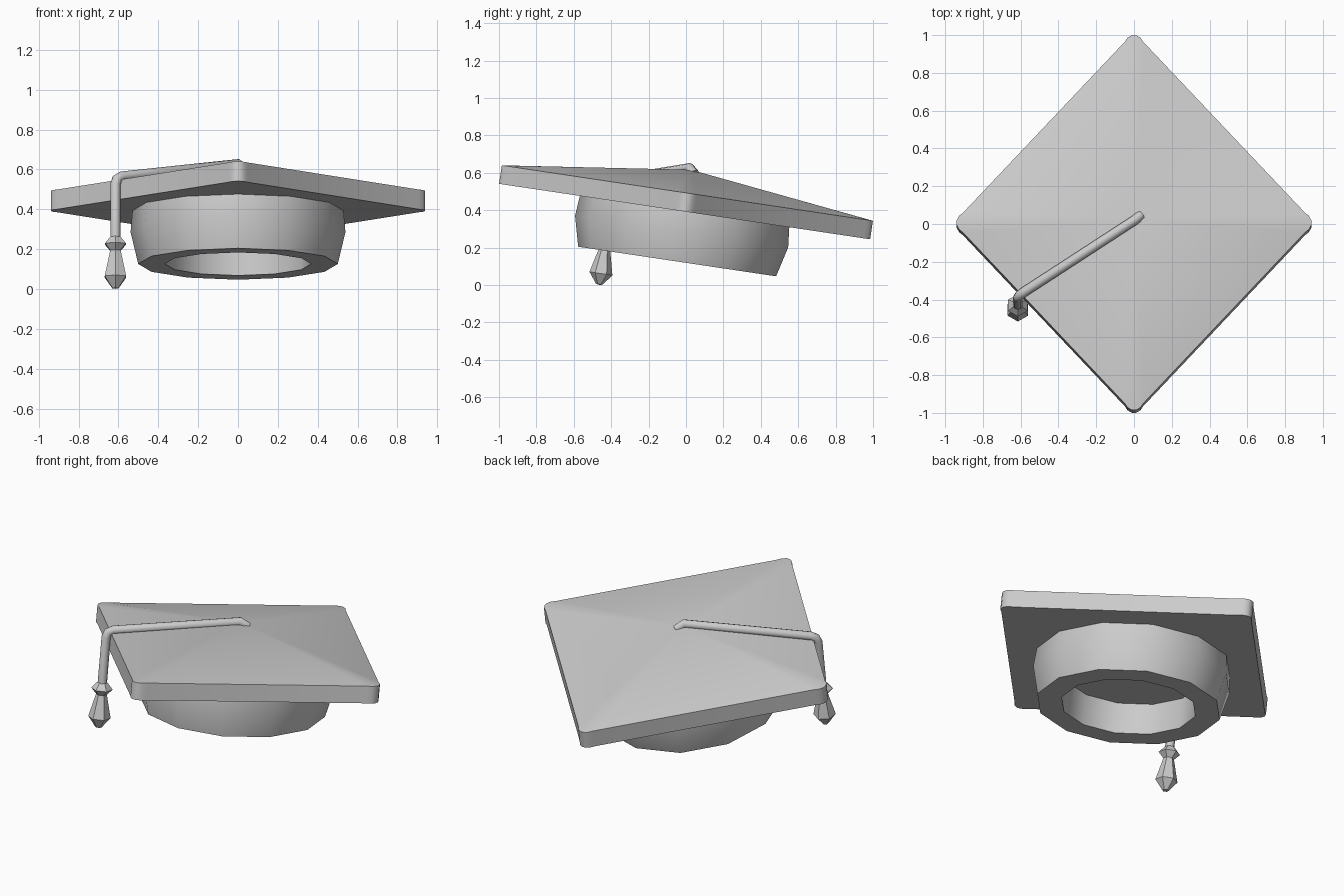
import bpy, bmesh, math
from mathutils import Matrix, Vector

if "Cube" in bpy.data.objects:
    bpy.data.objects.remove(bpy.data.objects["Cube"])

# The whole cap leans back about x; x is slightly narrower than y
TILT = Matrix.Translation((0, -0.0075, 0.3925)) @ Matrix.Rotation(math.radians(-8.5), 4, 'X')
SQUASH = 0.936


def finish(name, bm, angle=35):
    bmesh.ops.remove_doubles(bm, verts=bm.verts, dist=1e-5)
    bmesh.ops.recalc_face_normals(bm, faces=bm.faces)
    me = bpy.data.meshes.new(name)
    bm.to_mesh(me)
    bm.free()
    ob = bpy.data.objects.new(name, me)
    bpy.context.collection.objects.link(ob)
    bpy.ops.object.select_all(action='DESELECT')
    ob.select_set(True)
    bpy.context.view_layer.objects.active = ob
    bpy.ops.object.shade_smooth_by_angle(angle=math.radians(angle))
    return ob


def lathe(name, profile, sides, matrix, angle):
    bm = bmesh.new()
    verts = [bm.verts.new((0, r, z)) for r, z in profile]
    edges = [bm.edges.new(p) for p in zip(verts, verts[1:])]
    bmesh.ops.spin(bm, geom=verts + edges, cent=(0, 0, 0), axis=(0, 0, 1),
                   angle=2 * math.pi, steps=sides)
    bmesh.ops.transform(bm, matrix=matrix, verts=bm.verts)
    return finish(name, bm, angle)


# Board: rounded square with a shallow pyramid top and flat underside
corner = [(0.052, 0.968), (0.036, 0.99), (0.012, 1.003),
          (-0.012, 1.003), (-0.036, 0.99), (-0.052, 0.968)]
outline = []
for k in range(4):
    rot = Matrix.Rotation(k * math.pi / 2, 2)
    outline += [rot @ Vector(p) for p in corner]
bm = bmesh.new()
low = [bm.verts.new((p.x * SQUASH, p.y, 0)) for p in outline]
high = [bm.verts.new((p.x * SQUASH, p.y, 0.1)) for p in outline]
apex = bm.verts.new((0, 0, 0.226))
bm.faces.new(low[::-1])
for i in range(len(outline)):
    j = (i + 1) % len(outline)
    bm.faces.new((low[i], low[j], high[j], high[i]))
    bm.faces.new((high[i], high[j], apex))
bmesh.ops.transform(bm, matrix=TILT, verts=bm.verts)
finish("board", bm)

# Head band: twelve-sided, slightly bulging, hollow underneath
band = [(0, -0.09), (0.392, -0.09), (0.392, -0.27), (0.535, -0.27),
        (0.576, -0.108), (0.565, 0.01), (0, 0.01)]
lathe("head_band", band, 12, TILT @ Matrix.Diagonal((SQUASH, 1, 1, 1)), 35)

# Cord: from the middle of the board over the edge and down
path = [(0.035, 0.045, 0.595), (0.0, 0.018, 0.627), (-0.585, -0.362, 0.564),
        (-0.607, -0.38, 0.552), (-0.615, -0.39, 0.525), (-0.615, -0.428, 0.25)]
cu = bpy.data.curves.new("cord", 'CURVE')
cu.dimensions = '3D'
cu.bevel_depth = 0.026
cu.bevel_resolution = 2
cu.use_fill_caps = True
sp = cu.splines.new('POLY')
sp.points.add(len(path) - 1)
for pt, co in zip(sp.points, path):
    pt.co = (*co, 1)
cord = bpy.data.objects.new("cord", cu)
bpy.context.collection.objects.link(cord)
bpy.ops.object.select_all(action='DESELECT')
cord.select_set(True)
bpy.context.view_layer.objects.active = cord
bpy.ops.object.convert(target='MESH')
bpy.ops.object.shade_smooth_by_angle(angle=math.radians(50))

# Tassel: faceted bead and drop, hanging in line with the cord
tassel = [(0, 0.265), (0.028, 0.265), (0.06, 0.228), (0.03, 0.195),
          (0.062, 0.062), (0.018, 0.004), (0, 0.001)]
hang = Matrix.Translation((-0.615, -0.464, 0)) @ Matrix.Rotation(math.radians(-8.5), 4, 'X')
lathe("tassel", tassel, 6, hang, 25)
